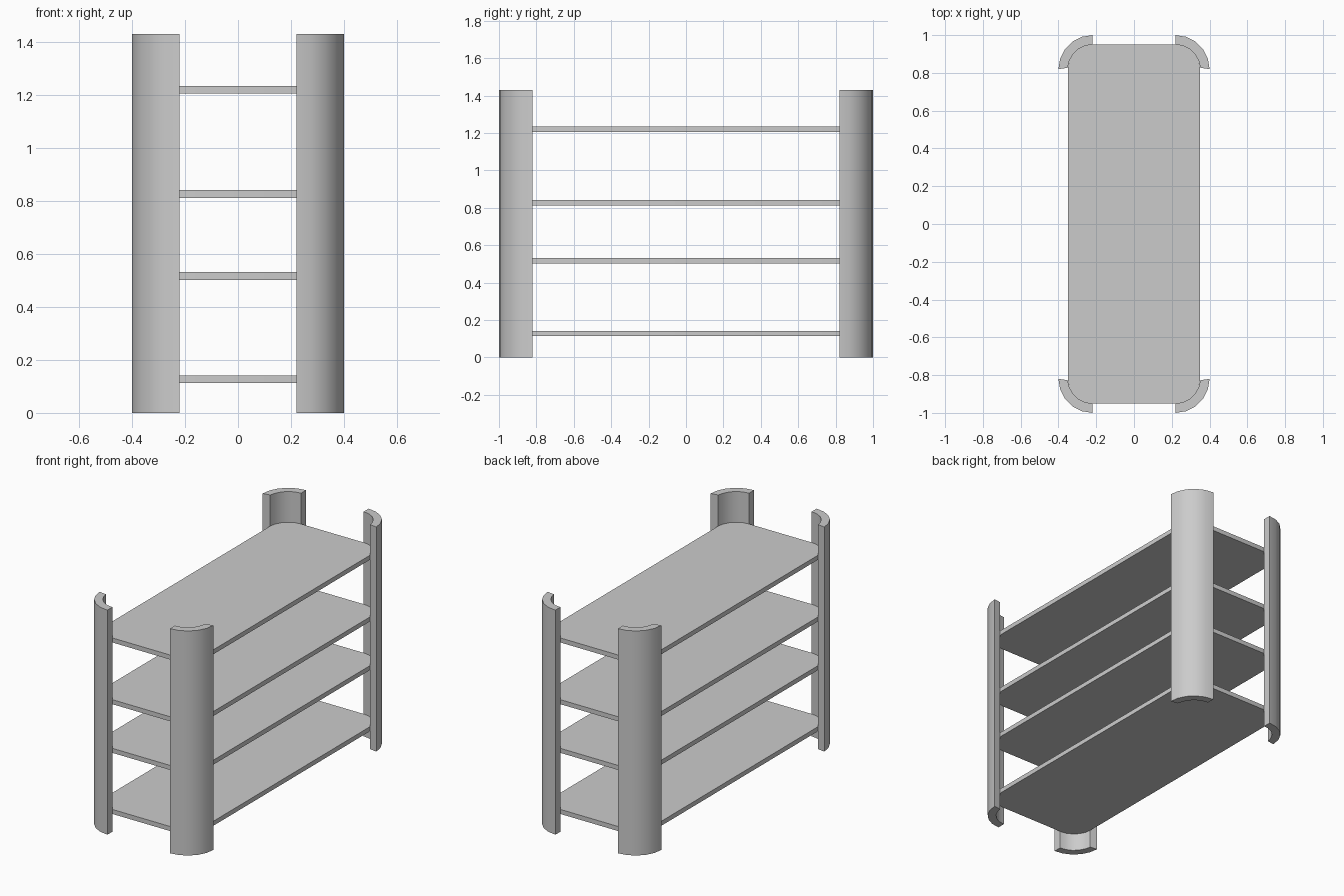
import bpy, bmesh
from math import cos, sin, pi, radians

if "Cube" in bpy.data.objects:
    bpy.data.objects.remove(bpy.data.objects["Cube"])

CX, CY = 0.22, 0.82        # centre of the corner curve
R_IN, R_OUT = 0.13, 0.18   # shelf corner and post outer radius
HEIGHT = 1.43
SEGS = 5


def arc(r):
    return [(CX + r * cos(i * pi / 2 / SEGS), CY + r * sin(i * pi / 2 / SEGS))
            for i in range(SEGS + 1)]


def extrude_outline(name, outline, z0, z1):
    bm = bmesh.new()
    face = bm.faces.new([bm.verts.new((x, y, z0)) for x, y in outline])
    top = bmesh.ops.extrude_face_region(bm, geom=[face])["geom"]
    verts = [v for v in top if isinstance(v, bmesh.types.BMVert)]
    bmesh.ops.translate(bm, verts=verts, vec=(0, 0, z1 - z0))
    bmesh.ops.recalc_face_normals(bm, faces=bm.faces)
    mesh = bpy.data.meshes.new(name)
    bm.to_mesh(mesh)
    bm.free()
    obj = bpy.data.objects.new(name, mesh)
    bpy.context.collection.objects.link(obj)
    bpy.ops.object.select_all(action='DESELECT')
    obj.select_set(True)
    bpy.context.view_layer.objects.active = obj
    bpy.ops.object.shade_smooth_by_angle(angle=radians(30))
    return obj


# Curved corner posts: a quarter ring mirrored to all four corners
inner = arc(R_IN)
inner[0] = (inner[0][0] + 0.002, CY + 0.007)   # slightly slanted side end
posts = extrude_outline("corner_posts", arc(R_OUT) + inner[::-1], 0, HEIGHT)
mirror = posts.modifiers.new("Mirror", 'MIRROR')
mirror.use_axis = (True, True, False)
mirror.use_mirror_merge = False

# Shelves: rounded rectangles fitted inside the posts
quarter = arc(R_IN)
half = quarter + [(-x, y) for x, y in quarter[::-1]]
shelf_outline = half + [(-x, -y) for x, y in half]
for i, z in enumerate((0.113, 0.502, 0.812, 1.205)):
    extrude_outline(f"shelf_{i + 1}", shelf_outline, z, z + 0.029)
